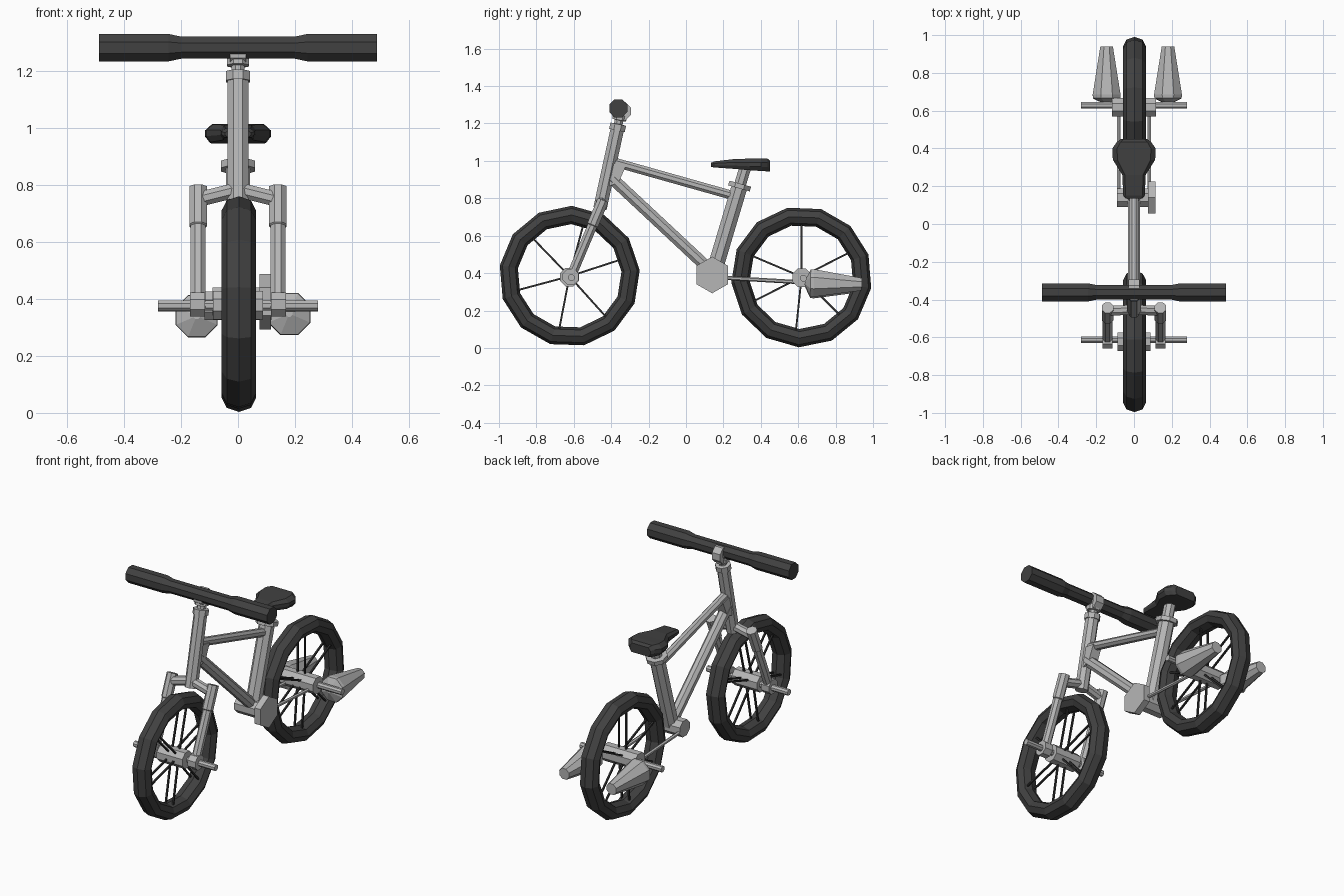
import bpy, bmesh, math
from mathutils import Vector, Matrix

if "Cube" in bpy.data.objects:
    bpy.data.objects.remove(bpy.data.objects["Cube"])


def material(name, v):
    m = bpy.data.materials.new(name)
    m.diffuse_color = (v, v, v, 1)
    m.use_nodes = True
    m.node_tree.nodes["Principled BSDF"].inputs["Base Color"].default_value = m.diffuse_color
    return m


METAL = material("light grey metal", 0.47)
RUBBER = material("dark rubber", 0.052)
SPOKE = material("black spoke", 0.03)


def finish(name, bm, mat):
    bmesh.ops.recalc_face_normals(bm, faces=bm.faces)
    me = bpy.data.meshes.new(name)
    bm.to_mesh(me)
    bm.free()
    me.materials.append(mat)
    ob = bpy.data.objects.new(name, me)
    bpy.context.collection.objects.link(ob)
    return ob


def loft(name, rings, mat):
    """Skin a list of equal-length vertex rings and cap both ends."""
    bm = bmesh.new()
    vs = [[bm.verts.new(p) for p in r] for r in rings]
    n = len(vs[0])
    for a, b in zip(vs, vs[1:]):
        for i in range(n):
            bm.faces.new((a[i], a[(i + 1) % n], b[(i + 1) % n], b[i]))
    bm.faces.new(vs[0])
    bm.faces.new(vs[-1])
    return finish(name, bm, mat)


def rod(name, a, b, profile, mat=METAL, sides=8, phase=0.5):
    """Turned part along a-b; profile is a radius or (fraction, radius) pairs."""
    a, b = Vector(a), Vector(b)
    if not isinstance(profile, list):
        profile = [(0, profile), (1, profile)]
    d = (b - a).normalized()
    u = Vector((1, 0, 0)) if abs(d.x) < 0.9 else Vector((0, 1, 0))
    u = (u - d * u.dot(d)).normalized()
    w = d.cross(u)
    angles = [2 * math.pi * (i + phase) / sides for i in range(sides)]
    rings = [[a.lerp(b, t) + (u * math.cos(k) + w * math.sin(k)) * r for k in angles]
             for t, r in profile]
    return loft(name, rings, mat)


def wheel(prefix, y, z, phase, spoke_angles, hub):
    # tyre: 13-sided ring with an octagonal section
    bm = bmesh.new()
    n, s = 13, 8
    grid = []
    for i in range(n):
        t = math.radians(phase) + 2 * math.pi * i / n
        ring = []
        for j in range(s):
            q = 2 * math.pi * j / s
            r = 0.328 + 0.049 * math.cos(q)
            ring.append(bm.verts.new((0.003 + 0.06 * math.sin(q),
                                      y + r * math.cos(t), z + r * math.sin(t))))
        grid.append(ring)
    for i in range(n):
        for j in range(s):
            k, m = (i + 1) % n, (j + 1) % s
            bm.faces.new((grid[i][j], grid[k][j], grid[k][m], grid[i][m]))
    finish(prefix + "_tyre", bm, RUBBER)
    # paired spokes
    for x in (-0.022, 0.028):
        for deg in spoke_angles:
            t = math.radians(deg)
            c, q = math.cos(t), math.sin(t)
            rod(prefix + "_spoke", (x, y + 0.03 * c, z + 0.03 * q),
                (x, y + 0.295 * c, z + 0.295 * q), 0.007, SPOKE, 4)
    # hub and long axle
    rod(prefix + "_hub", (-hub, y, z - 0.005), (hub, y, z - 0.005), 0.054)
    rod(prefix + "_axle", (-0.28, y + 0.01, z - 0.007), (0.28, y + 0.01, z - 0.007), 0.019)


wheel("front", -0.623, 0.383, 5, (18, 75, 134, 195, 259, 312), 0.088)
wheel("rear", 0.618, 0.380, 18.5, (27, 90, 157, 207, 264, 315), 0.117)

# frame tubes
rod("head_tube", (0, -0.46, 0.745), (0, -0.365, 1.18), 0.039)
rod("top_tube", (0, -0.40, 0.998), (0, 0.25, 0.815), 0.026)
rod("down_tube", (0, -0.41, 0.92), (0, 0.12, 0.425), 0.034)
rod("seat_tube", (0, 0.145, 0.39), (0, 0.287, 0.865), 0.046)
rod("seat_clamp", (0, 0.283, 0.853), (0, 0.290, 0.878), 0.065)
rod("seat_post", (0, 0.285, 0.86), (0, 0.320, 0.975), 0.034)

# gusset plate behind the head tube
gusset = [(-0.41, 0.99), (-0.32, 0.975), (-0.36, 0.885), (-0.41, 0.865)]
loft("gusset", [[(x, y, z) for y, z in gusset] for x in (-0.03, 0.03)], METAL)

# headset rings, stem and handlebar clamp
rod("headset", (0, -0.369, 1.163), (0, -0.352, 1.245),
    [(0, 0.046), (0.4, 0.046), (0.42, 0.025), (0.65, 0.025), (0.67, 0.041), (1, 0.041)])
rod("stem", (0, -0.352, 1.235), (0, -0.325, 1.30), [(0, 0.03), (0.5, 0.036), (1, 0.026)])
rod("bar_clamp", (-0.028, -0.345, 1.265), (0.028, -0.345, 1.265), 0.054)

# handlebar with thicker grips
rod("handlebar", (-0.487, -0.362, 1.281), (0.487, -0.362, 1.281),
    [(0, 0.052), (0.25, 0.052), (0.295, 0.042), (0.705, 0.042), (0.75, 0.052), (1, 0.052)],
    RUBBER)

# fork
for s in (-1, 1):
    x = 0.14 * s
    rod("fork_crown", (0.02 * s, -0.455, 0.778), (x, -0.46, 0.748), 0.028)
    rod("fork_leg", (x, -0.443, 0.790), (x, -0.622, 0.365),
        [(0, 0.033), (0.31, 0.033), (0.32, 0.028), (1, 0.028)])
    rod("fork_dropout", (0.115 * s, -0.617, 0.38), (0.168 * s, -0.617, 0.38), 0.046)

# bottom bracket, chainring and stays
rod("bottom_bracket", (-0.09, 0.14, 0.39), (0.08, 0.14, 0.39), 0.053)
rod("chainring", (0.075, 0.14, 0.39), (0.115, 0.14, 0.39), 0.098, sides=6)
for s in (-1, 1):
    rod("chain_stay", (0.08 * s, 0.15, 0.378), (0.08 * s, 0.60, 0.352), 0.011, sides=6)

# tapered canisters beside the rear wheel
for x, z in ((-0.145, 0.332), (0.18, 0.340)):
    rod("rear_canister", (x, 0.635, z + 0.008), (x, 0.94, z),
        [(0, 0.012), (0.1, 0.078), (0.16, 0.080), (1, 0.036)])

# saddle: sections along y as (y, half width, bottom, top)
sections = [(0.135, 0.045, 0.968, 0.990), (0.15, 0.057, 0.965, 0.997),
            (0.26, 0.062, 0.957, 1.010), (0.34, 0.112, 0.950, 1.012),
            (0.40, 0.115, 0.946, 1.014), (0.435, 0.09, 0.944, 1.013),
            (0.45, 0.07, 0.944, 1.000)]
rings = []
for y, w, b, t in sections:
    m = (b + 2 * t) / 3
    rings.append([(-w * 0.85, y, b), (-w, y, (b + m) / 2), (-w, y, m), (-w * 0.78, y, t),
                  (w * 0.78, y, t), (w, y, m), (w, y, (b + m) / 2), (w * 0.85, y, b)])
loft("saddle", rings, RUBBER)
